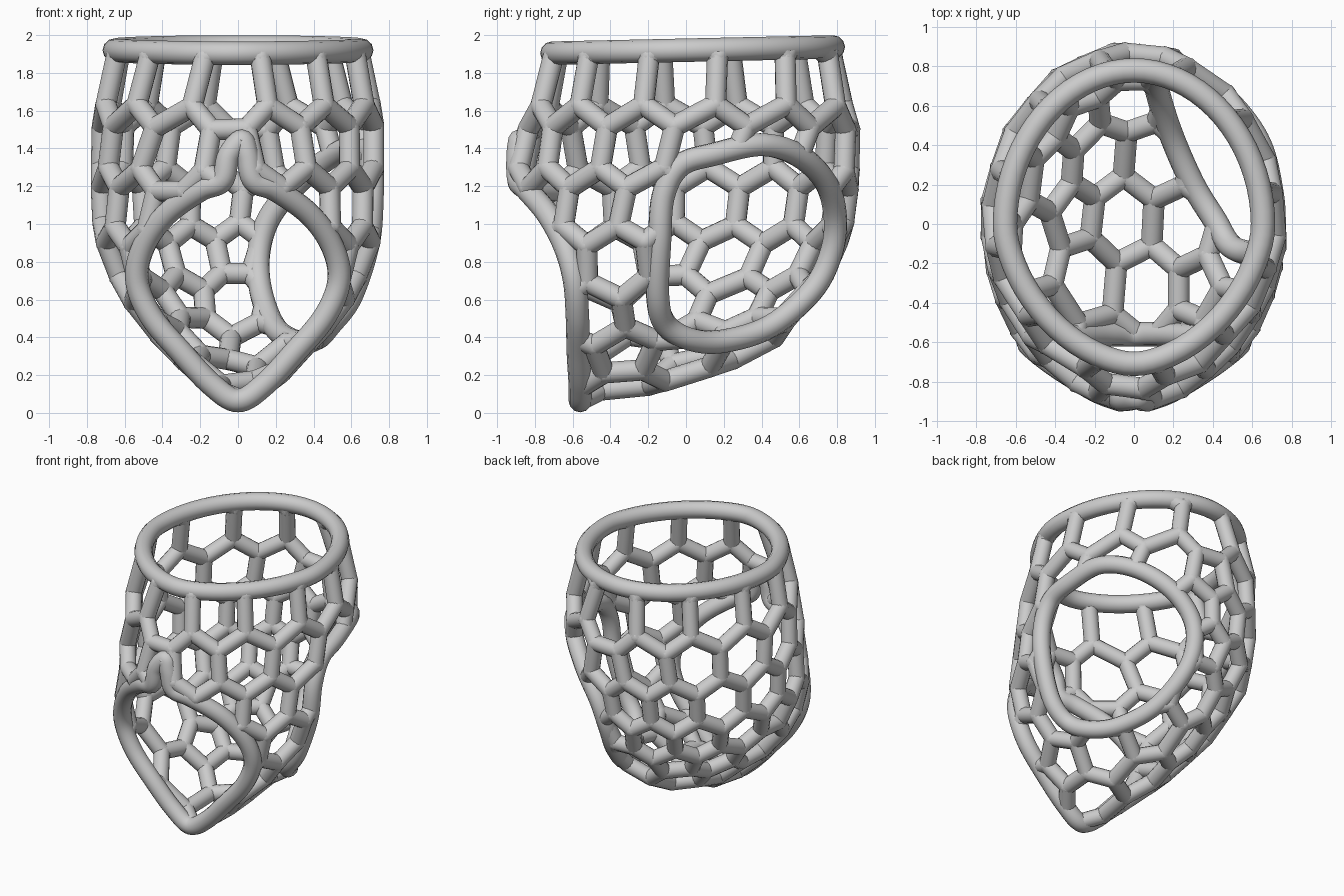
import bpy, bmesh, math
from mathutils import Vector, Matrix

if "Cube" in bpy.data.objects:
    bpy.data.objects.remove(bpy.data.objects["Cube"])

C = Vector((0, -.15, 1.0))          # centre from which the shell is seen as star-shaped
ROD, RIM = .056, .062

# shell profile: height, half width, front y, back y, y of widest point
PROFILE = [(.06, .03, -.62, -.50, -.55), (.12, .11, -.65, -.20, -.50), (.23, .25, -.70, .15, -.45),
           (.38, .39, -.80, .45, -.40), (.60, .57, -.90, .67, -.25), (.90, .71, -.92, .82, -.10),
           (1.3, .73, -.90, .875, 0), (1.6, .72, -.81, .865, 0), (1.93, .655, -.71, .78, 0),
           (2.5, .60, -.65, .70, 0)]


def section(z):
    for a, b in zip(PROFILE, PROFILE[1:]):
        if a[0] <= z <= b[0]:
            t = (z - a[0]) / (b[0] - a[0])
            return [p + (q - p) * t for p, q in zip(a, b)][1:]
    return None


def power(z, back):                 # the front is a little more pointed higher up
    return 1.95 if back else 1.9 - .17 * max(0, min(1, (z - .8) / .4))


def inside(p):
    s = section(p.z)
    if not s:
        return False
    w, yf, yb, yc = s
    back = p.y > yc
    d = (p.y - yc) / ((yb - yc) if back else (yc - yf))
    n = power(p.z, back)
    return abs(p.x / w) ** n + abs(d) ** n < 1


def cast(origin, direction):
    d, lo, hi = direction.normalized(), 0, 2.5
    for _ in range(30):
        m = (lo + hi) / 2
        if inside(origin + d * m):
            lo = m
        else:
            hi = m
    return origin + d * lo


def on_section(z, a):
    w, yf, yb, yc = section(z)
    s, c = math.sin(a), math.cos(a)
    e = 2 / power(z, s > 0)
    return Vector((math.copysign(abs(c) ** e, c) * w,
                   yc + abs(s) ** e * ((yb - yc) if s > 0 else (yf - yc)), z))


def smooth_loop(pts, steps=8):
    pts, out = [Vector(p) for p in pts], []
    n = len(pts)
    for i in range(n):
        a, b, c, d = (pts[(i + k) % n] for k in (-1, 0, 1, 2))
        for j in range(steps):
            t = j / steps
            out.append(.5 * (2 * b + (c - a) * t + (2 * a - 5 * b + 4 * c - d) * t * t
                             + (3 * b - a - 3 * c + d) * t ** 3))
    return out


def make_rim(name, loop):
    cu = bpy.data.curves.new(name, 'CURVE')
    cu.dimensions, cu.bevel_depth, cu.bevel_resolution = '3D', RIM, 4
    sp = cu.splines.new('POLY')
    sp.points.add(len(loop) - 1)
    for q, p in zip(sp.points, loop):
        q.co = (*p, 1)
    sp.use_cyclic_u = True
    sp.use_smooth = True
    bpy.context.collection.objects.link(bpy.data.objects.new(name, cu))


# three rims: top, pointed front opening, rounded opening on the right rear
def top_z(y):
    return 1.92 + .022 * y


top_loop = []
for i in range(24):
    p = on_section(1.93, i * math.tau / 24)
    p.z = top_z(p.y)
    top_loop.append(p)
top_loop = smooth_loop(top_loop, 3)
half = [(.14, -.56, .15), (.30, -.57, .32), (.46, -.575, .51), (.535, -.59, .70), (.50, -.64, .88),
        (.38, -.73, 1.05), (.20, -.84, 1.18), (.085, -.885, 1.23), (.05, -.89, 1.36)]
front_loop = smooth_loop([(0, -.56, .065)] + half + [(.02, -.88, 1.44)]
                         + [(-x, y, z) for x, y, z in reversed(half)])
side_loop = smooth_loop([(.49, -.11, .47), (.60, -.15, .62), (.69, -.14, .90), (.71, -.12, 1.15),
                         (.71, -.03, 1.31), (.70, .15, 1.37), (.64, .40, 1.42), (.50, .60, 1.36),
                         (.32, .74, 1.22), (.17, .79, 1.04), (.11, .77, .85), (.12, .67, .65),
                         (.19, .45, .46), (.30, .20, .38), (.41, .02, .39)])
make_rim("top_rim", top_loop)
make_rim("front_opening_rim", front_loop)
make_rim("side_opening_rim", side_loop)


# openings as polygons seen from the shell centre
def flat_view(loop):
    axis = sum(((p - C).normalized() for p in loop), Vector()).normalized()
    u = axis.cross(Vector((0, 0, 1))).normalized()
    v = u.cross(axis)

    def flat(p):
        d = p - C
        k = d.dot(axis)
        return (d.dot(u) / k, d.dot(v) / k) if k > .05 else None
    poly = [flat(p) for p in loop]

    def test(p):
        q = flat(p)
        hit = False
        for (x1, y1), (x2, y2) in zip(poly, poly[1:] + poly[:1]):
            if q and (y1 > q[1]) != (y2 > q[1]) and q[0] < (x2 - x1) * (q[1] - y1) / (y2 - y1) + x1:
                hit = not hit
        return hit
    return test


HOLES = [(lambda p: p.z > top_z(p.y), top_loop), (flat_view(front_loop), front_loop),
         (flat_view(side_loop), side_loop)]


def hole_at(p):
    return next((loop for test, loop in HOLES if test(p)), None)


# cell centres: rings on the wall (height, count, phase), a staggered grid on the underside
cells = []
for z, n, phase in [(2.2, 12, .4), (1.72, 12, -.1), (1.37, 14, -.25), (1.08, 16, .5),
                    (.80, 16, 0), (.55, 13, .5)]:
    cells += [on_section(z, -math.pi / 2 + (k + phase) * math.tau / n) for k in range(n)]
for x0, y in [(-.08, 0), (.08, -.30), (.08, .29), (-.08, -.57)]:
    for k in range(-2, 3):
        o = Vector((x0 + .32 * k, y, 1))
        if inside(o):
            p = cast(o, Vector((0, 0, -1)))
            if p.z < .5 and min((p - q).length for q in cells) > .22:
                cells.append(p)


def triangulate(pts):
    bm = bmesh.new()
    tag = bm.verts.layers.int.new("cell")
    for i, p in enumerate(pts):
        bm.verts.new((p - C).normalized())[tag] = i
    bmesh.ops.convex_hull(bm, input=bm.verts[:])
    bmesh.ops.triangulate(bm, faces=bm.faces[:])
    return bm, tag


for _ in range(4):                  # even out the lower cells
    bm, tag = triangulate(cells)
    moved = list(cells)
    for v in bm.verts:
        i = v[tag]
        if cells[i].z < 1.6 and v.link_edges:
            near = [cells[e.other_vert(v)[tag]] for e in v.link_edges]
            t = .5 if cells[i].z < .95 else .15
            moved[i] = cast(C, cells[i].lerp(sum(near, Vector()) / len(near), t) - C)
    bm.free()
    cells = moved

# lattice: the dual of the triangulation, trimmed at the rims
bm, tag = triangulate(cells)
bm.faces.index_update()
nodes = {f.index: cast(C, sum((cells[v[tag]] for v in f.verts), Vector()) / 3 - C) for f in bm.faces}
rods = []
for e in bm.edges:
    if len(e.link_faces) != 2:
        continue
    a, b = (nodes[f.index] for f in e.link_faces)
    ha, hb = hole_at(a), hole_at(b)
    if ha and hb:
        continue
    if ha:
        a, b, hb = b, a, ha
    if hb:
        lo, hi = 0, 1
        for _ in range(12):
            m = (lo + hi) / 2
            if hole_at(a.lerp(b, m)):
                hi = m
            else:
                lo = m
        x = a.lerp(b, lo)
        b = min(hb, key=lambda q: (q - x).length)
    if (b - a).length > .01:
        rods.append((a.copy(), b.copy()))
bm.free()

out = bmesh.new()
done = set()
for a, b in rods:
    d = b - a
    mat = Matrix.Translation((a + b) / 2) @ d.to_track_quat('Z', 'Y').to_matrix().to_4x4()
    bmesh.ops.create_cone(out, cap_ends=False, segments=14, radius1=ROD, radius2=ROD,
                          depth=d.length, matrix=mat)
    for p in (a, b):
        key = tuple(round(c, 4) for c in p)
        if key not in done:
            done.add(key)
            bmesh.ops.create_icosphere(out, subdivisions=2, radius=ROD * 1.04,
                                       matrix=Matrix.Translation(p))
for f in out.faces:
    f.smooth = True
me = bpy.data.meshes.new("lattice_wall")
out.to_mesh(me)
out.free()
bpy.context.collection.objects.link(bpy.data.objects.new("lattice_wall", me))
